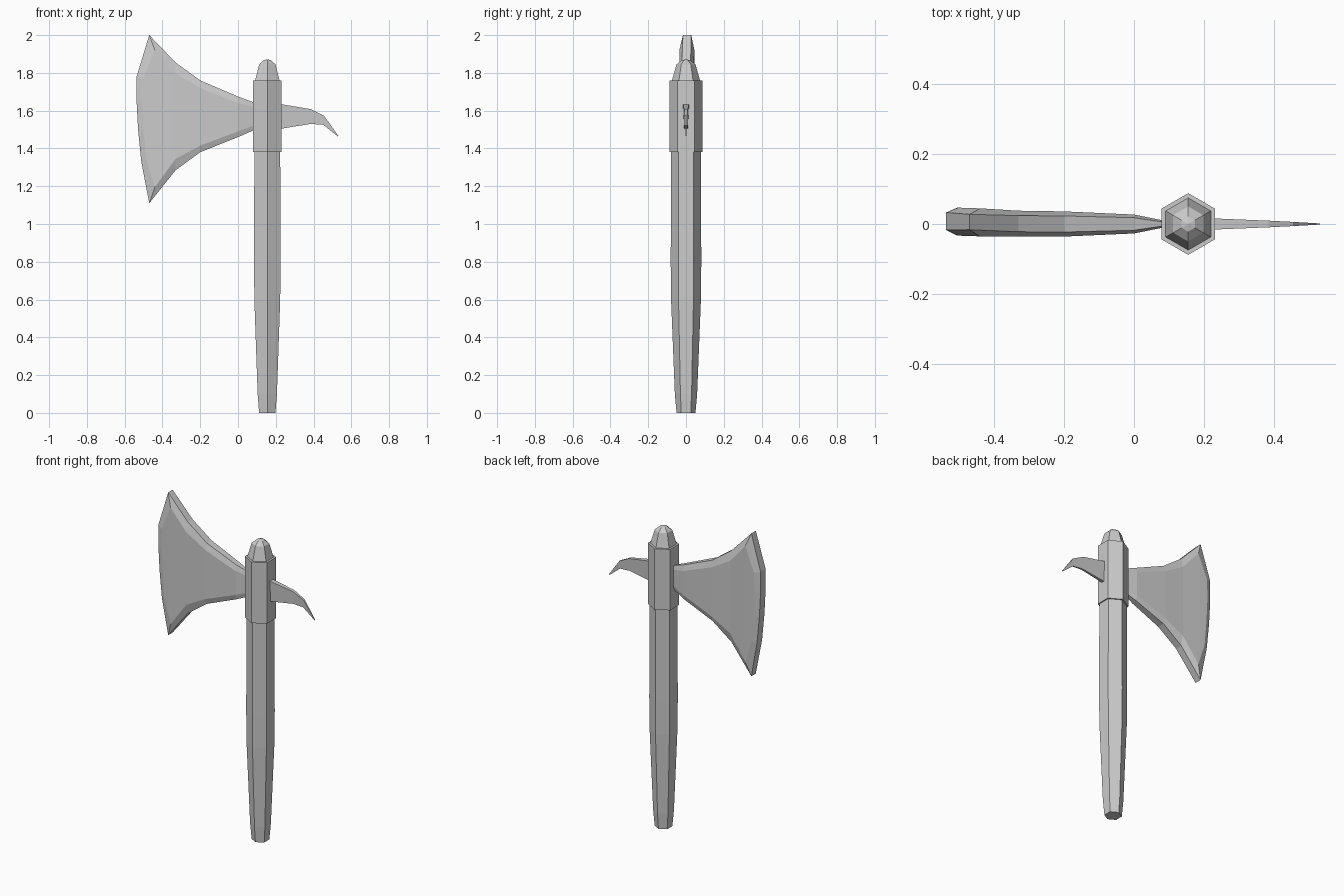
import bpy, math

if "Cube" in bpy.data.objects:
    bpy.data.objects.remove(bpy.data.objects["Cube"])

CX = 0.155  # handle axis


def make(name, verts, faces):
    mesh = bpy.data.meshes.new(name)
    mesh.from_pydata(verts, [], faces)
    mesh.update()
    obj = bpy.data.objects.new(name, mesh)
    bpy.context.collection.objects.link(obj)
    # consistent outward normals
    import bmesh
    bm = bmesh.new()
    bm.from_mesh(mesh)
    bmesh.ops.recalc_face_normals(bm, faces=bm.faces)
    bm.to_mesh(mesh)
    bm.free()
    return obj


def skin(name, rings):
    """Join equal-length closed rings of points and cap both ends."""
    n = len(rings[0])
    verts = [p for r in rings for p in r]
    faces = [(a * n + i, a * n + (i + 1) % n, (a + 1) * n + (i + 1) % n, (a + 1) * n + i)
             for a in range(len(rings) - 1) for i in range(n)]
    faces.append(tuple(range(n)))
    faces.append(tuple(range(len(verts) - n, len(verts))))
    return make(name, verts, faces)


def hex_column(name, profile):
    """Six-sided column with corners toward front and back; profile is (radius, z)."""
    angles = [math.pi / 2 + i * math.pi / 3 for i in range(6)]
    return skin(name, [[(CX + r * math.cos(a), r * math.sin(a), z) for a in angles]
                       for r, z in profile])


# Handle, collar and domed cap
hex_column("handle", [(0.05, 0), (0.059, 0.1), (0.079, 0.6), (0.081, 0.8), (0.079, 1.39)])
hex_column("collar", [(0.088, 1.38), (0.088, 1.76)])
hex_column("cap", [(0.076, 1.755), (0.05, 1.845), (0.022, 1.867), (0.002, 1.872)])

# Blade: columns of (x top, z top, x bottom, z bottom, half thickness)
rim = [(0.08, 1.645, 0.08, 1.495, 0.006), (0.0, 1.675, 0.0, 1.46, 0.018),
       (-0.2, 1.76, -0.2, 1.38, 0.023), (-0.33, 1.855, -0.33, 1.285, 0.023),
       (-0.47, 2.0, -0.47, 1.11, 0.022), (-0.537, 1.78, -0.512, 1.33, 0.025),
       (-0.537, 1.65, -0.529, 1.5, 0.025)]
inner = [(0.08, 1.62, 0.08, 1.52, 0.011), (0.0, 1.64, 0.0, 1.49, 0.027),
         (-0.2, 1.72, -0.2, 1.415, 0.036), (-0.33, 1.795, -0.33, 1.345, 0.037),
         (-0.44, 1.92, -0.44, 1.195, 0.04), (-0.502, 1.77, -0.485, 1.34, 0.04),
         (-0.505, 1.65, -0.498, 1.5, 0.04)]


def outline(cols, side):
    """Top points root to edge, then bottom points edge to root."""
    flat = [(c[0], c[1], c[4]) for c in cols] + [(c[2], c[3], c[4]) for c in reversed(cols)]
    return [(x, side * t + 0.008 * max(0, -x - 0.3) / 0.24, z) for x, z, t in flat]


layers = [outline(inner, -1), outline(rim, -1), outline(rim, 1), outline(inner, 1)]
n = len(layers[0])
faces = [(k * n + i, k * n + (i + 1) % n, (k + 1) * n + (i + 1) % n, (k + 1) * n + i)
         for k in range(3) for i in range(n)]
for base in (0, 3 * n):  # broad cheeks as vertical strips
    faces += [(base + i, base + i + 1, base + n - 2 - i, base + n - 1 - i)
              for i in range(len(rim) - 1)]
make("blade", [p for layer in layers for p in layer], faces)

# Curved back spike: (x top, z top, x bottom, z bottom, half width)
spike = [(0.225, 1.635, 0.225, 1.504, 0.016), (0.385, 1.608, 0.385, 1.53, 0.0095),
         (0.455, 1.573, 0.452, 1.525, 0.006), (0.532, 1.466, 0.529, 1.463, 0.0015)]
skin("back_spike", [[(xt, -w, zt), (xt, w, zt), (xb, 0.6 * w, zb), (xb, -0.6 * w, zb)]
                    for xt, zt, xb, zb, w in spike])
